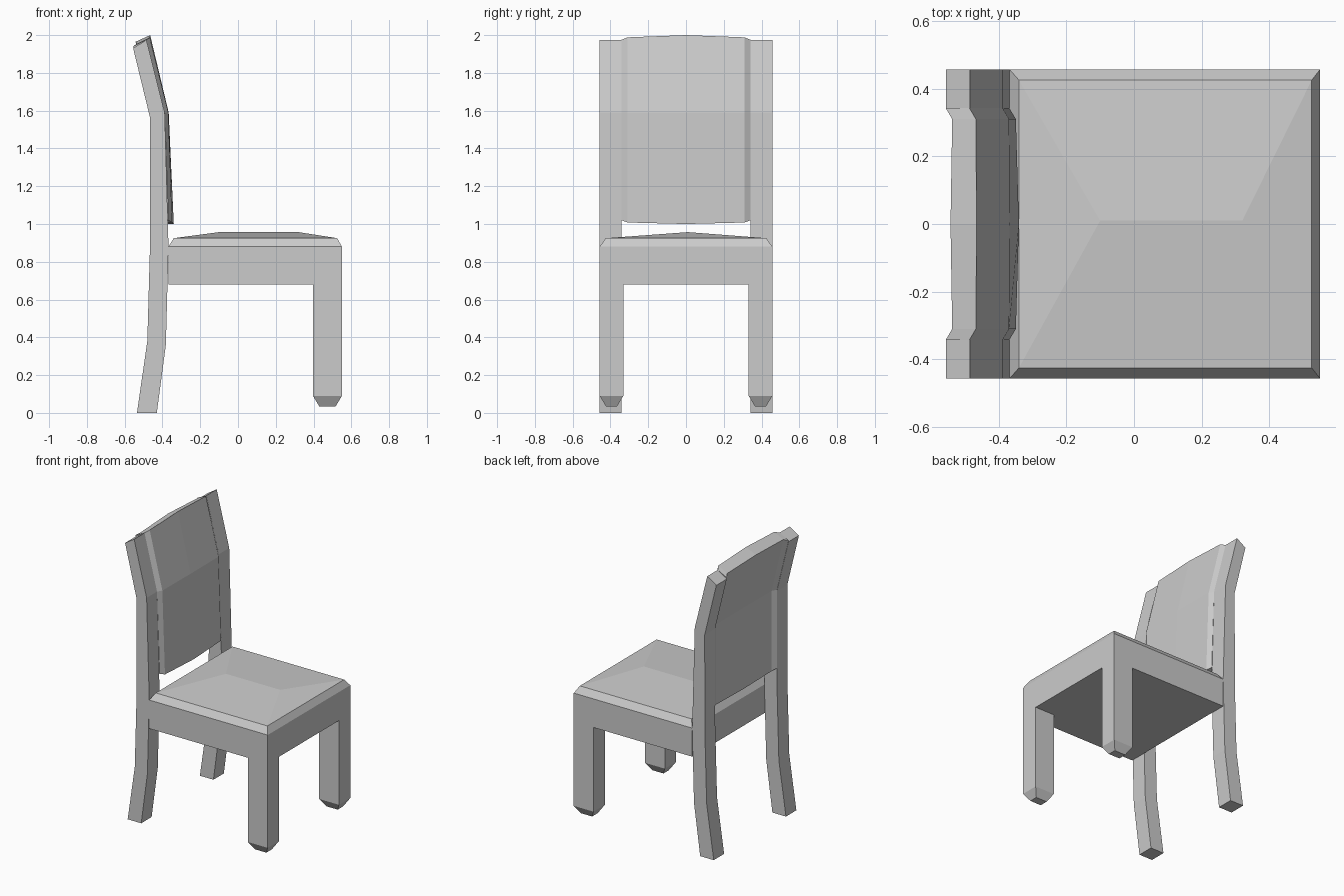
import bpy
import bmesh

cube = bpy.data.objects.get("Cube")
if cube:
    bpy.data.objects.remove(cube, do_unlink=True)

GREY = (0.6, 0.6, 0.6, 1.0)
mat = bpy.data.materials.new("plain grey")
mat.use_nodes = True
mat.diffuse_color = GREY
mat.node_tree.nodes["Principled BSDF"].inputs["Base Color"].default_value = GREY


def loft(name, rings):
    """Bridge equal-length closed rings and cap both ends."""
    bm = bmesh.new()
    loops = [[bm.verts.new(p) for p in ring] for ring in rings]
    for a, b in zip(loops, loops[1:]):
        n = len(a)
        for i in range(n):
            j = (i + 1) % n
            bm.faces.new((a[i], a[j], b[j], b[i]))
    bm.faces.new(loops[0])
    bm.faces.new(loops[-1])
    bmesh.ops.remove_doubles(bm, verts=bm.verts, dist=0.0001)
    bmesh.ops.recalc_face_normals(bm, faces=bm.faces)
    mesh = bpy.data.meshes.new(name)
    bm.to_mesh(mesh)
    bm.free()
    mesh.materials.append(mat)
    obj = bpy.data.objects.new(name, mesh)
    bpy.context.collection.objects.link(obj)
    return obj


def rect(x0, x1, y0, y1, z):
    return [(x0, y0, z), (x1, y0, z), (x1, y1, z), (x0, y1, z)]


W, INNER = 0.457, 0.342   # outer and inner half width of the frame
BACK, FRONT = -0.368, 0.55

# Seat frame
loft("seat_frame", [rect(BACK, FRONT, -W, W, z) for z in (0.68, 0.88)])

# Cushion: chamfered border, then a hipped top
cushion = loft("seat_cushion", [
    rect(BACK, FRONT, -W, W, 0.88),
    rect(-0.34, 0.525, -0.425, 0.425, 0.925)])
bm = bmesh.new()
bm.from_mesh(cushion.data)
top = max(bm.faces, key=lambda f: f.calc_center_median().z)
corners = list(top.verts)
bm.faces.remove(top)
ridge = [bm.verts.new((x, 0.01, 0.957)) for x in (-0.10, 0.32)]
rear = sorted((v for v in corners if v.co.x < 0), key=lambda v: v.co.y)
fore = sorted((v for v in corners if v.co.x > 0), key=lambda v: v.co.y)
bm.faces.new((rear[0], rear[1], ridge[0]))
bm.faces.new((fore[0], fore[1], ridge[1]))
for k in (0, 1):
    bm.faces.new((rear[k], fore[k], ridge[1], ridge[0]))
bmesh.ops.recalc_face_normals(bm, faces=bm.faces)
bm.to_mesh(cushion.data)
bm.free()

# Curved rear post outline as (rear x, rear z, front x, front z)
POST = [(-0.535, 0, -0.43, 0), (-0.48, 0.38, -0.382, 0.36),
        (-0.466, 0.88, BACK, 0.88), (-0.465, 1.56, -0.388, 1.59),
        (-0.555, 1.93, -0.485, 1.975)]

for side, s in (("left", 1), ("right", -1)):
    # Straight front leg with tapered foot
    def leg_ring(z, d):
        return rect(0.397 + d, FRONT - d, s * (INNER - 0.01 + d), s * (W - d), z)
    loft("front_leg_" + side,
         [leg_ring(0.035, 0.033), leg_ring(0.09, 0), leg_ring(0.68, 0)])

    # Rear leg running up into the backrest post
    loft("rear_post_" + side, [
        [(rx, s * INNER, rz), (fx, s * INNER, fz),
         (fx, s * W, fz), (rx, s * W, rz)] for rx, rz, fx, fz in POST])


# Backrest panel: stations across the width, stepped forward of the posts
def panel_ring(y, shift, bottom, rise, bow):
    return [(-0.466 + shift, y, bottom),
            (-0.466 + shift, y, 1.57),
            (-0.556 + shift - bow, y, 1.94 + rise),
            (-0.486 + shift, y, 1.975 + rise),
            (-0.388 + shift, y, 1.59),
            (-0.368 + shift + bow, y, bottom)]


loft("backrest_panel", [
    panel_ring(-INNER, 0, 1.02, 0, 0),
    panel_ring(-0.31, 0.019, 1.008, 0.013, 0),
    panel_ring(0, 0.021, 1.0, 0.025, 0.007),
    panel_ring(0.31, 0.019, 1.008, 0.013, 0),
    panel_ring(INNER, 0, 1.02, 0, 0)])
